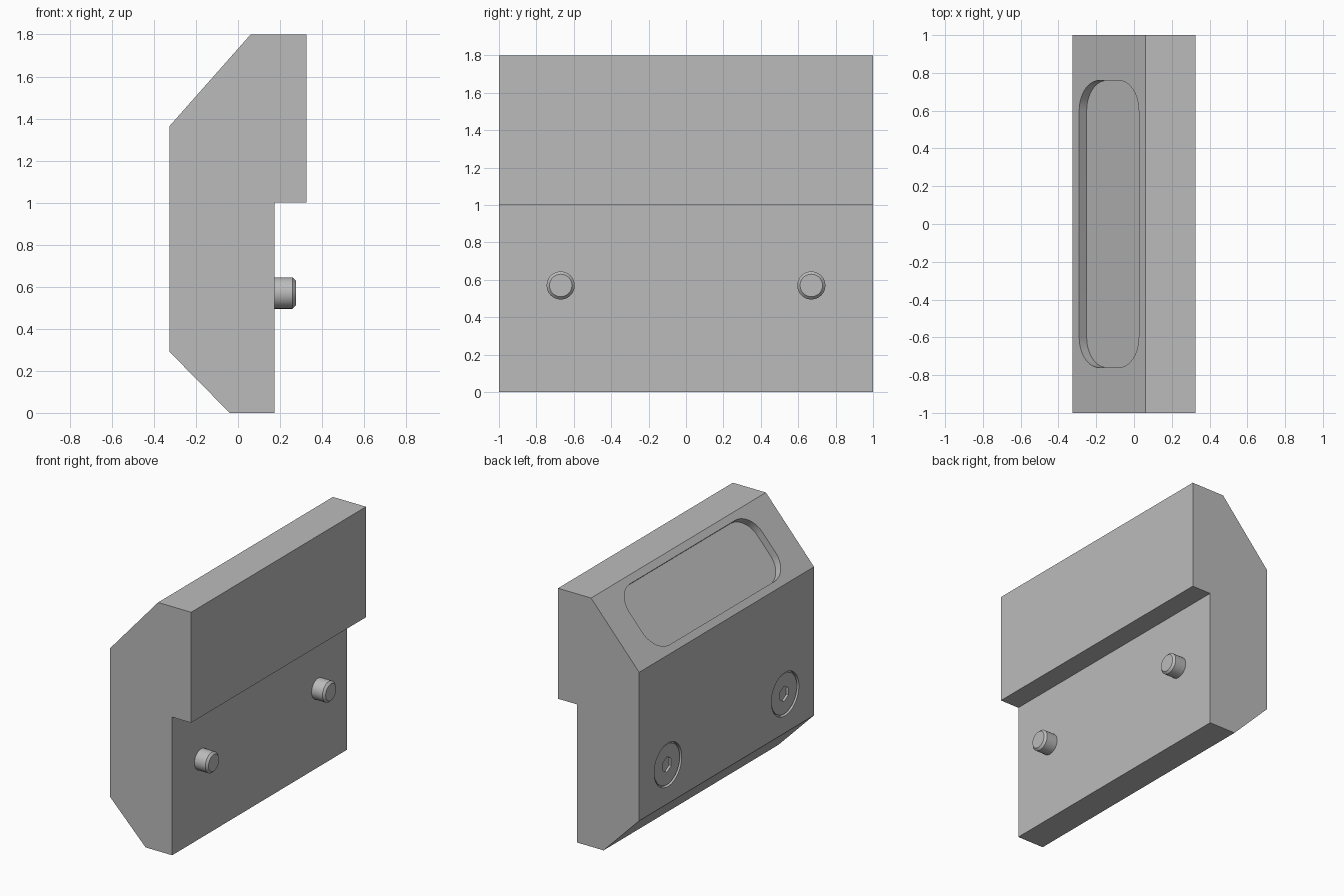
import bpy, bmesh, math
from mathutils import Matrix, Vector

cube = bpy.data.objects.get("Cube")
if cube:
    bpy.data.objects.remove(cube, do_unlink=True)


def make_material(name, value):
    mat = bpy.data.materials.new(name)
    mat.use_nodes = True
    colour = (value, value, value, 1)
    mat.diffuse_color = colour
    mat.node_tree.nodes["Principled BSDF"].inputs["Base Color"].default_value = colour
    return mat


steel = make_material("plain grey steel", 0.5)


def add_object(name, bm):
    bmesh.ops.recalc_face_normals(bm, faces=bm.faces)
    mesh = bpy.data.meshes.new(name)
    bm.to_mesh(mesh)
    bm.free()
    mesh.materials.append(steel)
    obj = bpy.data.objects.new(name, mesh)
    bpy.context.collection.objects.link(obj)
    return obj


def prism(name, points, offset, matrix=Matrix()):
    """Extrude a closed outline by an offset, then place it."""
    bm = bmesh.new()
    face = bm.faces.new([bm.verts.new(p) for p in points])
    new = bmesh.ops.extrude_face_region(bm, geom=[face])["geom"]
    moved = [v for v in new if isinstance(v, bmesh.types.BMVert)]
    bmesh.ops.translate(bm, verts=moved, vec=offset)
    bm.transform(matrix)
    return add_object(name, bm)


def lathe(name, profile, centre, steps=48):
    """Spin an (x, radius) profile round the x axis."""
    bm = bmesh.new()
    verts = [bm.verts.new((x, 0, r)) for x, r in profile]
    edges = [bm.edges.new(pair) for pair in zip(verts, verts[1:])]
    bmesh.ops.spin(bm, geom=verts + edges, cent=(0, 0, 0), axis=(1, 0, 0),
                   angle=math.tau, steps=steps, use_merge=True)
    bmesh.ops.remove_doubles(bm, verts=bm.verts, dist=1e-5)
    bmesh.ops.translate(bm, verts=bm.verts, vec=centre)
    return add_object(name, bm)


def activate(obj):
    bpy.ops.object.select_all(action="DESELECT")
    obj.select_set(True)
    bpy.context.view_layer.objects.active = obj


def cut(obj, cutter):
    cutter.hide_render = True
    mod = obj.modifiers.new("cut", "BOOLEAN")
    mod.operation = "DIFFERENCE"
    mod.solver = "EXACT"
    mod.object = cutter
    activate(obj)
    bpy.ops.object.modifier_apply(modifier=mod.name)
    bpy.data.objects.remove(cutter, do_unlink=True)


def smooth(obj):
    activate(obj)
    bpy.ops.object.shade_smooth_by_angle(angle=math.radians(30))


# Stepped block with two chamfers
BACK, SLOPE_LOW, SLOPE_TOP = -0.325, (-0.325, 1.365), (0.06, 1.8)
outline = [(-0.04, 0), (0.173, 0), (0.173, 1), (0.325, 1), (0.325, 1.8),
           SLOPE_TOP, SLOPE_LOW, (BACK, 0.29)]
block = prism("jaw_block", [(x, -1, z) for x, z in outline], (0, 2, 0))

# Rounded pocket sunk square into the sloping face
low, top = Vector(SLOPE_LOW), Vector(SLOPE_TOP)
middle, run = (low + top) / 2, top - low
half_u, half_v, radius, depth = 0.238, 0.76, 0.16, 0.053
rounded = []
for corner, (su, sv) in enumerate([(1, 1), (-1, 1), (-1, -1), (1, -1)]):
    for i in range(13):
        a = math.pi / 2 * (corner + i / 12)
        rounded.append((su * (half_u - radius) + radius * math.cos(a),
                        sv * (half_v - radius) + radius * math.sin(a), -depth))
place = (Matrix.Translation((middle.x, 0, middle.y))
         @ Matrix.Rotation(-math.atan2(run.y, run.x), 4, "Y"))
cut(block, prism("pocket_cutter", rounded, (0, 0, 0.2), place))

# Two socket bolts, each in a shallow counterbore
BOLT_Z = 0.57
bolt_profile = [(-0.317, 0), (-0.317, 0.146), (-0.22, 0.146), (-0.2, 0.075),
                (0.26, 0.075), (0.275, 0.06), (0.275, 0)]
bore_profile = [(-0.4, 0), (-0.4, 0.157), (-0.3, 0.157), (-0.3, 0)]
for side, y in (("front", -0.67), ("back", 0.67)):
    centre = (0, y, BOLT_Z)
    cut(block, lathe("bore_cutter", bore_profile, centre))
    bolt = lathe(side + "_bolt", bolt_profile, centre)
    hexagon = [(-0.4, y + 0.055 * math.sin(k * math.pi / 3),
                BOLT_Z + 0.055 * math.cos(k * math.pi / 3)) for k in range(6)]
    cut(bolt, prism("socket_cutter", hexagon, (0.16, 0, 0)))
    smooth(bolt)
smooth(block)
